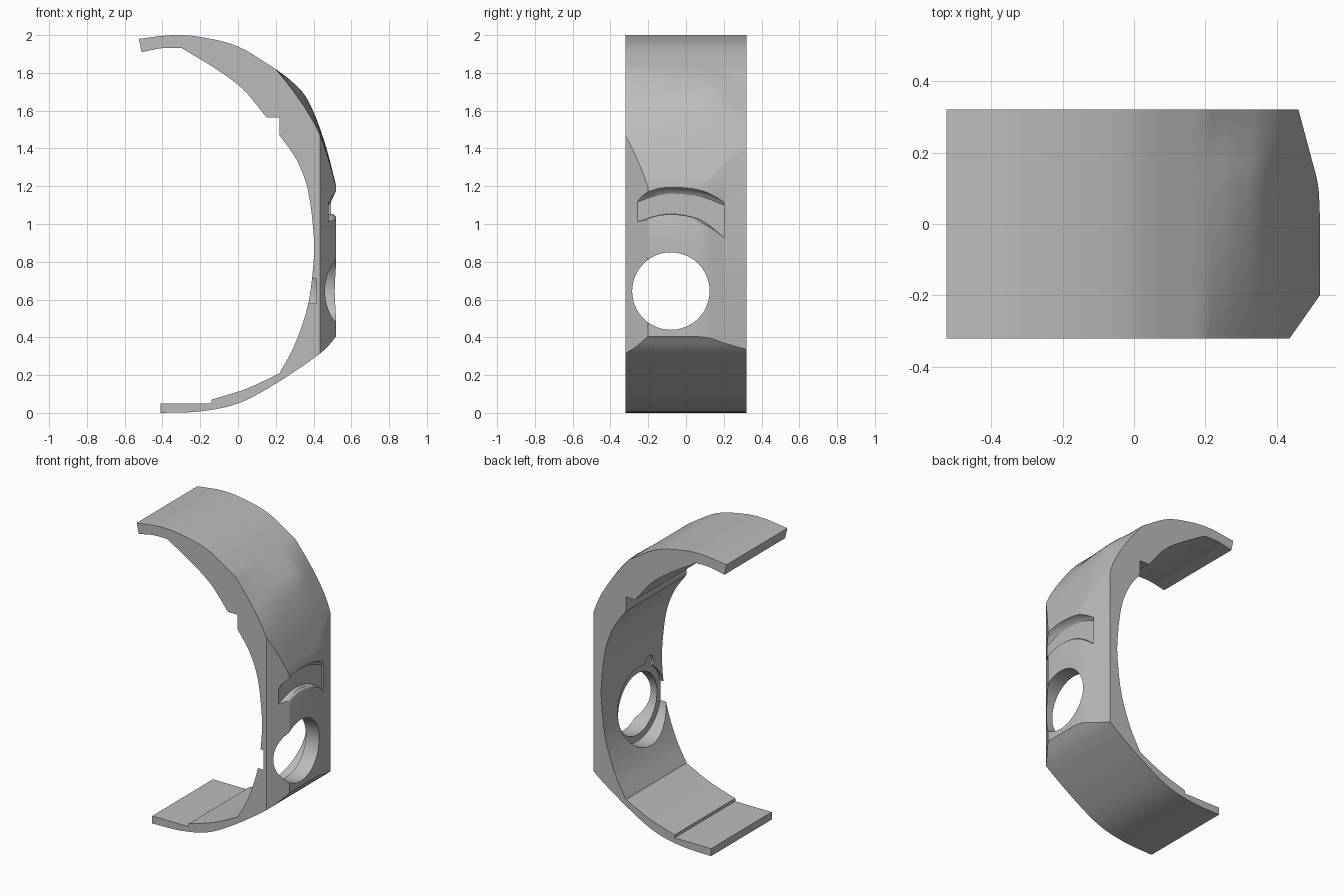
import bpy, bmesh, math
from mathutils import Vector

if "Cube" in bpy.data.objects:
    bpy.data.objects.remove(bpy.data.objects["Cube"])

grey = bpy.data.materials.new("mid_grey")
grey.use_nodes = True
colour = (0.5, 0.5, 0.5, 1)
grey.diffuse_color = colour
grey.node_tree.nodes["Principled BSDF"].inputs["Base Color"].default_value = colour


def smooth_path(pts, steps=5):
    """Catmull-Rom curve through 2D points."""
    p = [Vector(q) for q in pts]
    p = [2 * p[0] - p[1]] + p + [2 * p[-1] - p[-2]]
    out = []
    for a, b, c, d in zip(p, p[1:], p[2:], p[3:]):
        for i in range(steps):
            t = i / steps
            out.append(b + (c - a) * t / 2 + (2 * a - 5 * b + 4 * c - d) * t * t / 2
                       + (3 * b - a - 3 * c + d) * t ** 3 / 2)
    return out + [p[-2]]


def loft(name, rings):
    """Solid skinned through matching closed rings, capped at both ends."""
    bm = bmesh.new()
    loops = [[bm.verts.new(co) for co in ring] for ring in rings]
    n = len(loops[0])
    for a, b in zip(loops, loops[1:]):
        for i in range(n):
            j = (i + 1) % n
            bm.faces.new((a[i], a[j], b[j], b[i]))
    bm.faces.new(loops[0])
    bm.faces.new(loops[-1][::-1])
    bmesh.ops.recalc_face_normals(bm, faces=bm.faces)
    mesh = bpy.data.meshes.new(name)
    bm.to_mesh(mesh)
    bm.free()
    mesh.materials.append(grey)
    obj = bpy.data.objects.new(name, mesh)
    bpy.context.collection.objects.link(obj)
    return obj


def disc(x, y, z, r, n=64):
    return [(x, y + r * math.cos(math.tau * i / n), z + r * math.sin(math.tau * i / n))
            for i in range(n)]


# C-shaped section: outer edge, then inner edge
top = smooth_path([(-.525, 1.98), (-.35, 2), (-.2, 1.99), (0, 1.94), (.2, 1.82)])
shoulder_edge = smooth_path([(.2, 1.82), (.28, 1.72), (.37, 1.59), (.442, 1.45), (.52, 1.19), (.57, .95)])
shoulder_mid = smooth_path([(.2, 1.82), (.29, 1.75), (.37, 1.655), (.45, 1.46), (.52, 1.2), (.57, .95)])
bottom = smooth_path([(.57, .46), (.52, .405), (.435, .315), (.2, .155), (0, .05), (-.2, .008), (-.41, 0)])
inner = [Vector(p) for p in ((-.41, .05), (-.14, .05), (-.14, .07))]
inner += smooth_path([(-.139, .07), (.05, .13), (.22, .21)])
inner += smooth_path([(.221, .212), (.3, .36), (.37, .57), (.4, .8), (.4, .95), (.37, 1.18), (.31, 1.34), (.22, 1.47)])
inner += smooth_path([(.22, 1.565), (.15, 1.565)], 1)
inner += smooth_path([(.149, 1.567), (.03, 1.71), (-.1, 1.81), (-.295, 1.93)])
inner += smooth_path([(-.3, 1.932), (-.4, 1.931), (-.51, 1.91)])


# The shoulder swells toward the middle of the band
def section(y, swell):
    shoulder = [a.lerp(b, swell) for a, b in zip(shoulder_edge, shoulder_mid)]
    return [(p.x, y, p.y) for p in top[:-1] + shoulder + bottom + inner]


swells = smooth_path([(-.322, 0), (-.15, .5), (.1, 1), (.2, .8), (.322, 0)], 3)
band = loft("curved_band", [section(y, w) for y, w in swells])

# Plan outline with chamfered outer corners
plan = [(-1, -.321), (.435, -.321), (.52, -.2)]
plan += [tuple(p) for p in smooth_path([(.52, .03), (.515, .11), (.495, .19), (.46, .321)], 4)]
plan += [(-1, .321)]
outline = loft("plan_outline", [[(x, y, z) for x, y in plan] for z in (-.5, 2.5)])

# Round hole, recess behind it and small relief notch
hole = loft("hole_cutter", [disc(x, -.08, .645, .205) for x in (0, 1)])
recess = loft("recess_cutter", [disc(x, -.08, .645, .25) for x in (.1, .415)])
notch = loft("notch_cutter", [disc(x, -.19, .89, .04, 24) for x in (.1, .415)])

# Arched groove with flared lips
upper = smooth_path([(-.262, 1.115), (-.15, 1.153), (-.05, 1.16), (.08, 1.145), (.2, 1.1)])
lower = smooth_path([(-.262, 1.01), (-.15, 1.045), (-.05, 1.052), (.08, 1.02), (.2, .93)])
groove_rings = []
for u, l in zip(upper, lower):
    t, b = u.y, l.y
    shape = ((.48, b), (.48, t), (.488, t + .012), (.5, t + .024), (.523, t + .035), (.6, t + .035),
             (.6, b - .03), (.523, b - .03), (.517, b - .012), (.505, b - .002))
    groove_rings.append([(x, u.x, z) for x, z in shape])
groove = loft("groove_cutter", groove_rings)

# Carve the band
for tool, mode in ((outline, 'INTERSECT'), (groove, 'DIFFERENCE'), (hole, 'DIFFERENCE'),
                   (recess, 'DIFFERENCE'), (notch, 'DIFFERENCE')):
    mod = band.modifiers.new(tool.name, 'BOOLEAN')
    mod.operation = mode
    mod.solver = 'EXACT'
    mod.object = tool
bpy.context.view_layer.update()
evaluated = band.evaluated_get(bpy.context.evaluated_depsgraph_get())
carved = bpy.data.meshes.new_from_object(evaluated)
band.modifiers.clear()
band.data = carved
for tool in (outline, groove, hole, recess, notch):
    bpy.data.objects.remove(tool)

bpy.ops.object.select_all(action='DESELECT')
band.select_set(True)
bpy.context.view_layer.objects.active = band
bpy.ops.object.shade_smooth_by_angle(angle=math.radians(25))
